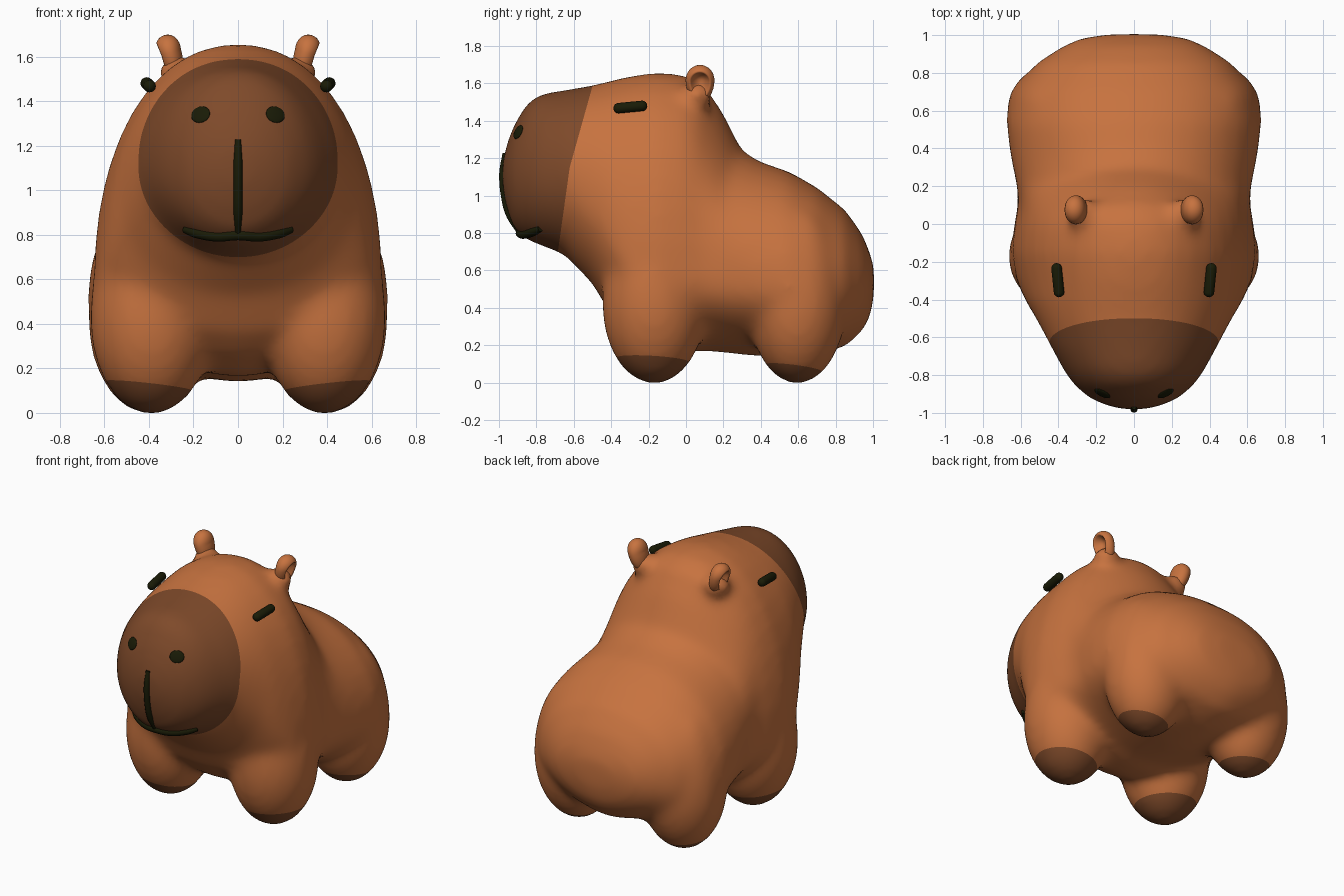
import bpy, bmesh, math
from mathutils import Vector, Matrix
from mathutils.bvhtree import BVHTree

cube = bpy.data.objects.get("Cube")
if cube:
    bpy.data.objects.remove(cube, do_unlink=True)


def material(name, rgb):
    m = bpy.data.materials.new(name)
    m.use_nodes = True
    m.diffuse_color = (*rgb, 1)
    bsdf = next(n for n in m.node_tree.nodes if n.type == 'BSDF_PRINCIPLED')
    bsdf.inputs["Base Color"].default_value = (*rgb, 1)
    bsdf.inputs["Roughness"].default_value = 0.8
    return m


FUR = material("orange_brown_fur", (0.57, 0.17, 0.05))
DARK = material("dark_brown_fur", (0.21, 0.068, 0.023))
BLACK = material("near_black", (0.010, 0.011, 0.002))


def add_object(name, bm, mats):
    mesh = bpy.data.meshes.new(name)
    bm.normal_update()
    bm.to_mesh(mesh)
    bm.free()
    for m in mats:
        mesh.materials.append(m)
    for p in mesh.polygons:
        p.use_smooth = True
    obj = bpy.data.objects.new(name, mesh)
    bpy.context.collection.objects.link(obj)
    return obj


def power(v, e):
    return math.copysign(abs(v) ** e, v)


# Torso and head: egg-shaped sections (y, bottom, widest height, top, half width)
SECTIONS = [
    (-.982, 1.05, 1.11, 1.17, .05), (-.965, .95, 1.1, 1.26, .14),
    (-.92, .82, 1.1, 1.38, .24), (-.85, .76, 1.1, 1.495, .32),
    (-.78, .735, 1.1, 1.545, .37), (-.65, .685, 1.1, 1.565, .44),
    (-.5, .53, .95, 1.59, .52), (-.4, .36, .8, 1.615, .58),
    (-.3, .26, .63, 1.64, .625), (-.15, .18, .57, 1.66, .652),
    (0, .16, .55, 1.645, .635), (.1, .17, .55, 1.59, .615),
    (.2, .16, .55, 1.44, .618), (.3, .15, .54, 1.24, .64),
    (.4, .14, .53, 1.18, .66), (.55, .14, .51, 1.13, .678),
    (.7, .15, .51, 1.045, .638), (.85, .19, .52, .925, .52),
    (.94, .27, .53, .8, .38), (.985, .35, .54, .69, .28),
    (1.005, .46, .55, .62, .13),
]
SEG = 40
bm = bmesh.new()
rings = []
for y, low, mid, top, width in SECTIONS:
    ring = []
    bend = 0.6 * math.exp(-((y - .25) / .2) ** 2)
    full = 1 if y < -.6 else 2 / 2.15
    for i in range(SEG):
        a = math.tau * i / SEG
        s = math.sin(a)
        # The belly tucks in below the widest height
        tuck = 1.3 if s < 0 and mid < .7 else full
        x = width * power(math.cos(a), tuck)
        z = mid + ((top - mid) if s > 0 else (mid - low)) * power(s, full)
        ring.append(bm.verts.new((x, y - bend * x * x * max(0, s), z)))
    rings.append(ring)
for a, b in zip(rings, rings[1:]):
    for i in range(SEG):
        j = (i + 1) % SEG
        bm.faces.new((a[i], a[j], b[j], b[i]))
bm.faces.new(rings[0])
bm.faces.new(rings[-1])
bmesh.ops.recalc_face_normals(bm, faces=bm.faces)

# Plump legs, taller above the centre, and low mounds under the ears
BALLS = [((.388, -.17, .42), (.278, .28, .428), 1.25),
         ((.395, .595, .42), (.28, .262, .428), 1.25),
         ((.275, .06, 1.535), (.085, .085, .075), 1)]
for side in (-1, 1):
    for (cx, cy, cz), (rx, ry, rz), up in BALLS:
        ball = bmesh.ops.create_uvsphere(bm, u_segments=32, v_segments=20, radius=1)
        for v in ball["verts"]:
            x, y, z = v.co
            v.co = (side * cx + x * rx, cy + y * ry,
                    cz + z * rz * (up if z > 0 else 1))

# Fuse and soften the body
raw = add_object("body_form", bm, [])
remesh = raw.modifiers.new("fuse", 'REMESH')
remesh.mode = 'VOXEL'
remesh.voxel_size = 0.025
soften = raw.modifiers.new("soften", 'SMOOTH')
soften.factor = 0.5
soften.iterations = 24
graph = bpy.context.evaluated_depsgraph_get()
fused = bpy.data.meshes.new_from_object(raw.evaluated_get(graph))
bpy.data.objects.remove(raw, do_unlink=True)
bm = bmesh.new()
bm.from_mesh(fused)
bpy.data.meshes.remove(fused)
floor = min(v.co.z for v in bm.verts)
for v in bm.verts:
    v.co.z -= floor * max(0, 1 - v.co.z)
bm.normal_update()
skin = BVHTree.FromBMesh(bm)


# Clean colour borders on the muzzle and the feet
def cut(point, normal, inside):
    faces = [f for f in bm.faces if inside(f.calc_center_median())]
    geom = set(faces)
    for f in faces:
        geom.update(f.verts)
        geom.update(f.edges)
    bmesh.ops.bisect_plane(bm, geom=list(geom), dist=1e-5,
                           plane_co=point, plane_no=normal)


def paint(point, normal, inside):
    cut(point, normal, inside)
    for f in bm.faces:
        c = f.calc_center_median()
        if inside(c) and (c - Vector(point)).dot(Vector(normal)) < 0:
            f.material_index = 1


for f in bm.faces:
    f.material_index = 0
# The muzzle border bends slightly at mid height
BEND = (0, -.622, 1.15)
cut(BEND, (0, 0, 1), lambda c: c.y < -.4)
paint(BEND, (0, 1, -.28), lambda c: c.y < -.4 and c.z >= 1.15)
paint(BEND, (0, 1, -.14), lambda c: c.y < -.4 and .6 < c.z < 1.15)
for side in (-1, 1):
    paint((side * .38, -.17, .12), (-side * .11, .06, 1),
          lambda c: c.x * side > .05 and c.y < .2 and c.z < .3)
    paint((side * .4, .57, .08), (-side * .1, .13, 1),
          lambda c: c.x * side > .05 and c.y > .2 and c.z < .3)
add_object("body", bm, [FUR, DARK])


# Mouth lines lie along the skin
def skin_line(name, points, radius):
    curve = bpy.data.curves.new(name, 'CURVE')
    curve.dimensions = '3D'
    curve.bevel_depth = radius
    curve.bevel_resolution = 3
    curve.use_fill_caps = True
    spline = curve.splines.new('BEZIER')
    spline.bezier_points.add(len(points) - 1)
    for i, p in enumerate(points):
        b = spline.bezier_points[i]
        b.co = skin.find_nearest(Vector(p))[0]
        b.handle_left_type = b.handle_right_type = 'AUTO'
        b.radius = 0.7 if i in (0, len(points) - 1) else 1
    spline.resolution_u = 8
    curve.materials.append(BLACK)
    bpy.context.collection.objects.link(bpy.data.objects.new(name, curve))


skin_line("lip_cleft", [(0, -1, 1.235), (0, -1, 1.12), (0, -.98, 1),
                        (0, -.95, .9), (0, -.9, .785)], .02)
skin_line("mouth", [(-.255, -.79, .805), (-.2, -.83, .788), (-.1, -.88, .77),
                    (0, -.9, .785), (.1, -.88, .77), (.2, -.83, .788),
                    (.255, -.79, .805)], .024)

for side, label in ((-1, "right"), (1, "left")):
    # Capsule eye
    bm = bmesh.new()
    bmesh.ops.create_uvsphere(bm, u_segments=20, v_segments=13, radius=.028)
    a, b = Vector((side * .397, -.36, 1.468)), Vector((side * .41, -.235, 1.48))
    for v in bm.verts:
        v.co.z += math.copysign((b - a).length / 2, v.co.z)
    turn = (b - a).to_track_quat('Z', 'Y').to_matrix().to_4x4()
    bm.transform(Matrix.Translation((a + b) / 2) @ turn)
    add_object(label + "_eye", bm, [BLACK])

    # Flat oval nostril
    bm = bmesh.new()
    bmesh.ops.create_uvsphere(bm, u_segments=24, v_segments=10, radius=1)
    hit, normal = skin.ray_cast(Vector((side * .168, -2, 1.34)), Vector((0, 1, 0)))[:2]
    turn = normal.to_track_quat('Z', 'Y').to_matrix().to_4x4()
    bm.transform(Matrix.Translation(hit) @ turn @ Matrix.Diagonal((.046, .04, .009, 1)))
    add_object(label + "_nostril", bm, [BLACK])

    # Ear: thumb shape, full at the top, with a hollow in its outer face
    bm = bmesh.new()
    bmesh.ops.create_uvsphere(bm, u_segments=32, v_segments=24, radius=1,
                              matrix=Matrix.Rotation(math.pi / 2, 4, 'Y'))
    for v in bm.verts:
        r = math.hypot(v.co.y, v.co.z)
        if v.co.x > 0 and r < .7:
            v.co.x -= 1.1 * (1 - (r / .7) ** 2)
        if v.co.z < 0:
            v.co.z *= 1.5
        else:
            v.co.x *= 1 + .25 * v.co.z
    bm.transform(Matrix.Translation((.308, .075, 1.618))
                 @ Matrix.Rotation(math.radians(16), 4, 'Y')
                 @ Matrix.Diagonal((.054, .077, .082, 1)))
    if side < 0:
        bm.transform(Matrix.Diagonal((-1, 1, 1, 1)))
        bmesh.ops.reverse_faces(bm, faces=bm.faces)
    add_object(label + "_ear", bm, [FUR])
